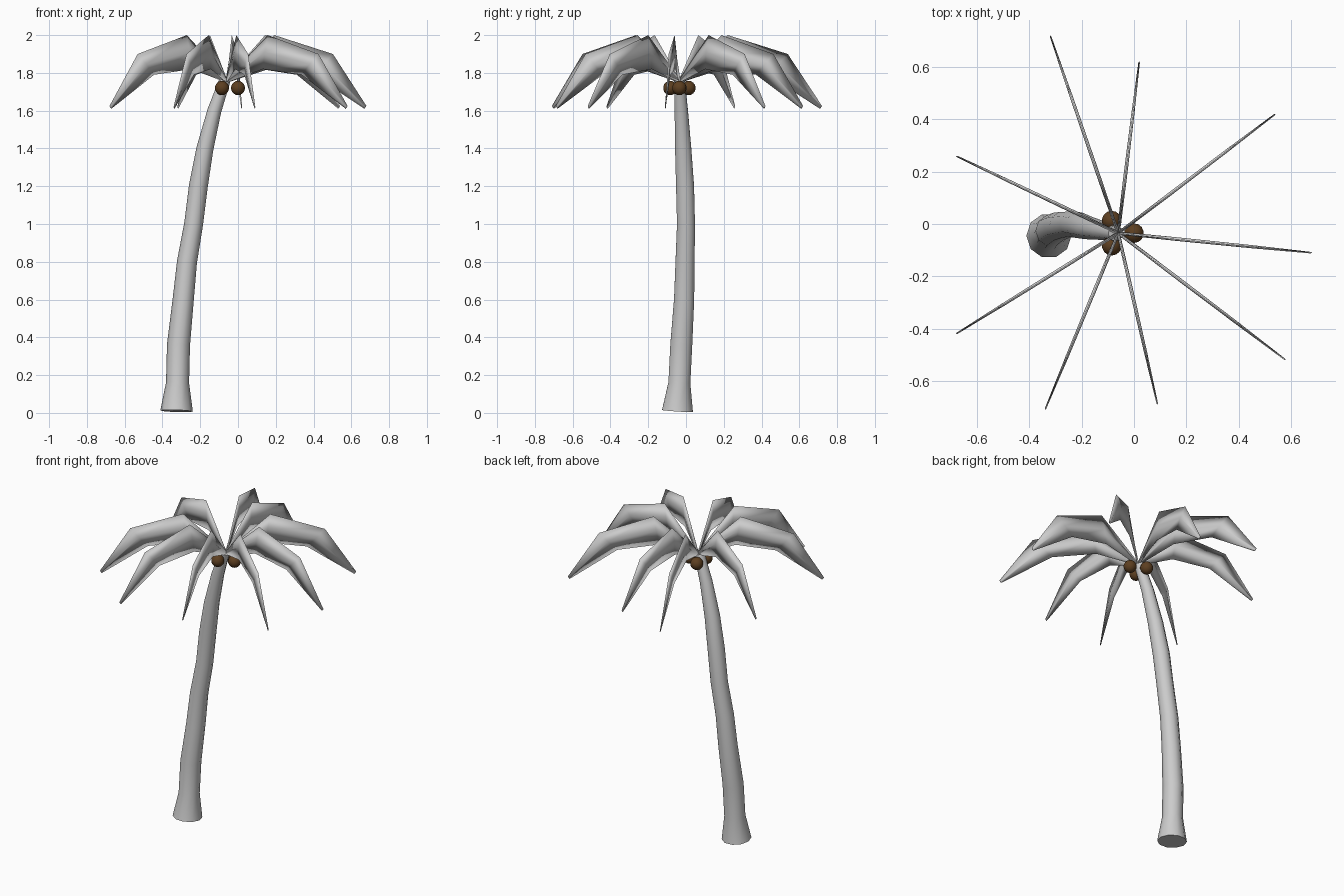
import bpy, bmesh, math
from mathutils import Vector

cube = bpy.data.objects.get("Cube")
if cube:
    bpy.data.objects.remove(cube, do_unlink=True)


def material(name, rgb):
    m = bpy.data.materials.new(name)
    m.use_nodes = True
    m.diffuse_color = (*rgb, 1)
    m.node_tree.nodes["Principled BSDF"].inputs["Base Color"].default_value = (*rgb, 1)
    return m


GREY = material("pale grey", (0.6, 0.6, 0.6))
BROWN = material("coconut brown", (0.11, 0.05, 0.015))


def finish(bm, name, mat, angle):
    bmesh.ops.recalc_face_normals(bm, faces=bm.faces[:])
    mesh = bpy.data.meshes.new(name)
    bm.to_mesh(mesh)
    bm.free()
    obj = bpy.data.objects.new(name, mesh)
    bpy.context.collection.objects.link(obj)
    mesh.materials.append(mat)
    bpy.ops.object.select_all(action="DESELECT")
    bpy.context.view_layer.objects.active = obj
    obj.select_set(True)
    bpy.ops.object.shade_smooth_by_angle(angle=math.radians(angle))
    return obj


def skin(bm, rings):
    """Bridge rings of points into a closed tube with capped ends."""
    loops = [[bm.verts.new(p) for p in ring] for ring in rings]
    n = len(loops[0])
    for a, b in zip(loops, loops[1:]):
        for i in range(n):
            j = (i + 1) % n
            bm.faces.new((a[i], a[j], b[j], b[i]))
    bm.faces.new(loops[0][::-1])
    bm.faces.new(loops[-1])


# Trunk: leaning tapered tube, each row is x, y, z, radius
TRUNK = [(-0.325, -0.045, 0.01, 0.086), (-0.32, -0.035, 0.16, 0.061),
         (-0.315, -0.025, 0.36, 0.061), (-0.29, -0.01, 0.6, 0.056),
         (-0.27, -0.005, 0.8, 0.053), (-0.235, 0, 1.0, 0.05),
         (-0.21, -0.005, 1.2, 0.05), (-0.175, -0.015, 1.4, 0.045),
         (-0.125, -0.025, 1.6, 0.037), (-0.07, -0.035, 1.76, 0.03)]
SIDES = 10
rings = []
for k, (x, y, z, r) in enumerate(TRUNK):
    before, after = TRUNK[max(k - 1, 0)], TRUNK[min(k + 1, len(TRUNK) - 1)]
    axis = (Vector(after[:3]) - Vector(before[:3])).normalized()
    u = Vector((0, 1, 0)).cross(axis).normalized()
    v = axis.cross(u)
    angles = [math.tau * i / SIDES for i in range(SIDES)]
    rings.append([Vector((x, y, z)) + r * (u * math.cos(a) + v * math.sin(a)) for a in angles])
bm = bmesh.new()
skin(bm, rings)
finish(bm, "trunk", GREY, 60)

# Fronds: upright thin blades, profile rows are
# reach and height of the upper edge, then of the lower edge
CROWN = Vector((-0.06, -0.035, 0))
PROFILE = [(0, 1.77, 0.01, 1.75), (0.34, 2.0, 0.3, 1.82),
           (0.76, 1.9, 0.62, 1.79), (1, 1.625, 0.985, 1.61)]
TIPS = [(0.68, -0.11), (0.54, 0.42), (0.02, 0.62), (-0.32, 0.72), (-0.68, 0.26),
        (-0.68, -0.42), (-0.34, -0.71), (0.09, -0.69), (0.58, -0.52)]
for number, (tx, ty) in enumerate(TIPS, 1):
    reach = Vector((tx, ty, 0)) - CROWN
    side = Vector((-reach.y, reach.x, 0)).normalized()
    rings = []
    for (ut, zt, ub, zb), half in zip(PROFILE, (0.006, 0.007, 0.006, 0.003)):
        top = CROWN + reach * ut + Vector((0, 0, zt))
        bottom = CROWN + reach * ub + Vector((0, 0, zb))
        mid = (top + bottom) / 2
        rings.append([top, mid + side * half, bottom, mid - side * half])
    bm = bmesh.new()
    skin(bm, rings)
    finish(bm, f"frond_{number}", GREY, 180)

# Coconuts under the crown
for number, (x, y) in enumerate([(0, -0.035), (-0.085, 0.013), (-0.085, -0.083)], 1):
    bm = bmesh.new()
    bmesh.ops.create_uvsphere(bm, u_segments=14, v_segments=9, radius=0.038)
    finish(bm, f"coconut_{number}", BROWN, 40).location = (x, y, 1.72)
